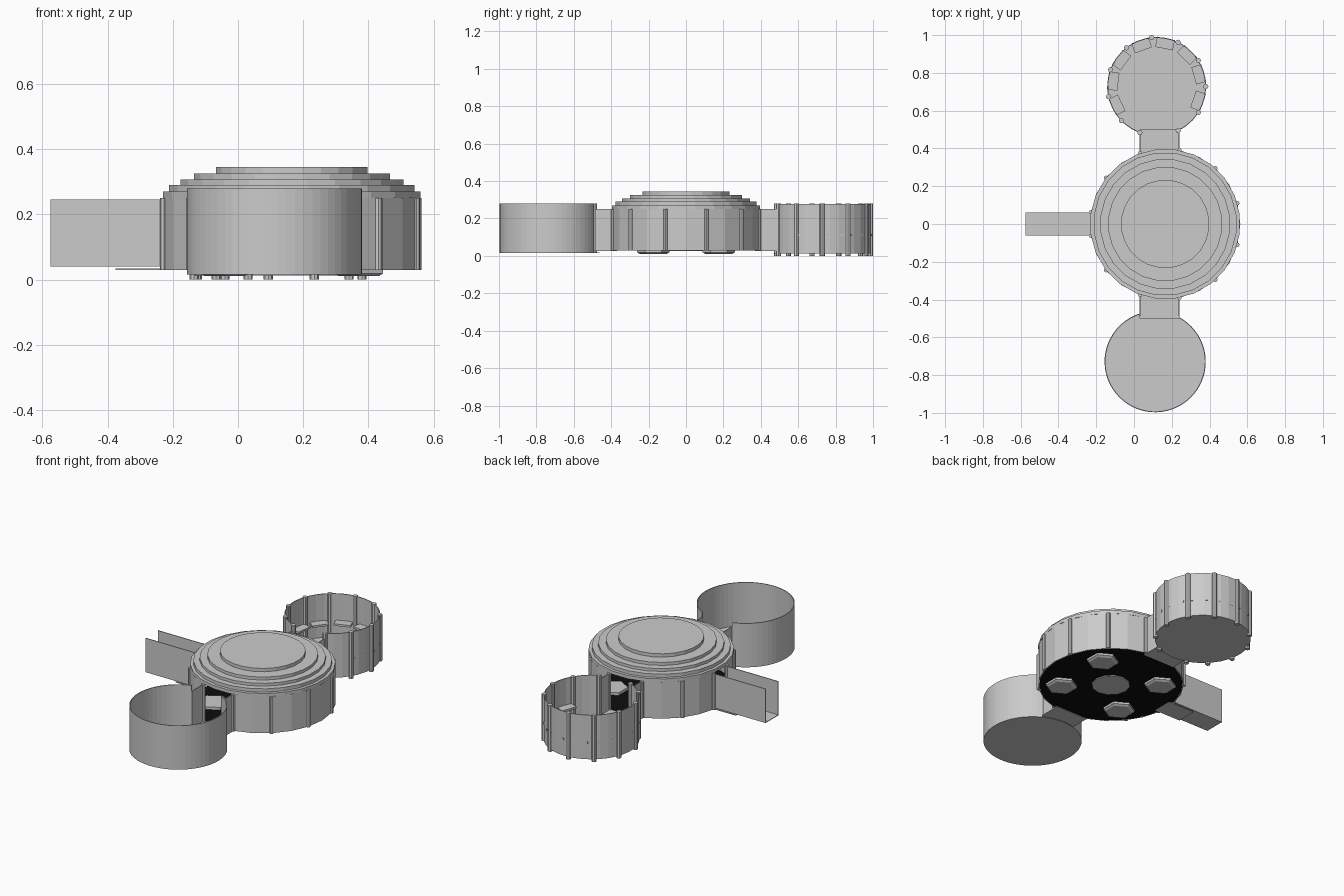
import bpy, bmesh
from math import sin, cos, radians, pi
from mathutils import Matrix

if "Cube" in bpy.data.objects:
    bpy.data.objects.remove(bpy.data.objects["Cube"])

black = bpy.data.materials.new("dark_floor")
black.diffuse_color = (0.004, 0.004, 0.004, 1)
black.use_nodes = True
black.node_tree.nodes["Principled BSDF"].inputs["Base Color"].default_value = black.diffuse_color


def finish(name, bm, mat=None):
    bmesh.ops.recalc_face_normals(bm, faces=bm.faces)
    me = bpy.data.meshes.new(name)
    bm.to_mesh(me)
    bm.free()
    ob = bpy.data.objects.new(name, me)
    bpy.context.collection.objects.link(ob)
    if mat:
        me.materials.append(mat)
    return ob


def add_box(bm, x0, x1, y0, y1, z0, z1):
    m = Matrix.Translation(((x0 + x1) / 2, (y0 + y1) / 2, (z0 + z1) / 2))
    m = m @ Matrix.Diagonal((x1 - x0, y1 - y0, z1 - z0, 1))
    bmesh.ops.create_cube(bm, size=1, matrix=m)


def add_cyl(bm, x, y, r, z0, z1, n, r_low=None, turn=0):
    m = Matrix.Translation((x, y, (z0 + z1) / 2)) @ Matrix.Rotation(turn, 4, 'Z')
    bmesh.ops.create_cone(bm, cap_ends=True, segments=n, radius1=r_low or r,
                          radius2=r, depth=z1 - z0, matrix=m)


def add_arc_wall(bm, cx, cy, r, z0, z1, a0, a1, step, t=0.005):
    """Thin curved wall between two angles in degrees."""
    n = max(1, round((a1 - a0) / step))
    rows = []
    for i in range(n + 1):
        a = radians(a0 + (a1 - a0) * i / n)
        rows.append([bm.verts.new((cx + q * cos(a), cy + q * sin(a), z))
                     for q, z in ((r, z0), (r, z1), (r - t, z1), (r - t, z0))])
    for p, q in zip(rows, rows[1:]):
        for k in range(4):
            bm.faces.new((p[k], q[k], q[(k + 1) % 4], p[(k + 1) % 4]))
    bm.faces.new(rows[0])
    bm.faces.new(rows[-1][::-1])


def add_ribs(bm, cx, cy, r, size, z0, z1, angles):
    for a in angles:
        add_cyl(bm, cx + r * cos(radians(a)), cy + r * sin(radians(a)), size, z0, z1, 8)


CX = 0.165  # centre of the main hall

# main hall wall with gaps for the three passages
bm = bmesh.new()
for a0, a1 in ((-79, 79), (110, 171.4), (188.6, 250)):
    add_arc_wall(bm, CX, 0, 0.398, 0.03, 0.25, a0, a1, 15.5)
finish("hall_wall", bm)

# hall ribs
bm = bmesh.new()
half = (16, 48, 79, 109.5, 142, 171)
add_ribs(bm, CX, 0, 0.397, 0.012, 0.03, 0.25, [s * a for a in half for s in (1, -1)])
finish("hall_ribs", bm)

# stepped roof, turned as one profile
bm = bmesh.new()
n = 24
profile = [(0.398, 0.25), (0.398, 0.27), (0.38, 0.27), (0.38, 0.29), (0.345, 0.29),
           (0.345, 0.307), (0.303, 0.307), (0.303, 0.325), (0.234, 0.325), (0.234, 0.345)]
rings = [[bm.verts.new((CX + r * cos(2 * pi * (i + .5) / n), r * sin(2 * pi * (i + .5) / n), z))
          for i in range(n)] for r, z in profile]
for a, b in zip(rings, rings[1:]):
    for i in range(n):
        j = (i + 1) % n
        bm.faces.new((a[i], a[j], b[j], b[i]))
bm.faces.new(rings[0][::-1])
bm.faces.new(rings[-1])
finish("stepped_roof", bm)

# dark hall floor
bm = bmesh.new()
add_cyl(bm, CX, 0, 0.392, 0.03, 0.034, 24)
finish("hall_floor", bm, black)

# hexagonal pads through the floor, with a round centre pad
bm = bmesh.new()
for sx in (1, -1):
    for sy in (1, -1):
        x, y = CX + sx * 0.205, sy * 0.175
        add_cyl(bm, x, y, 0.087, 0.018, 0.05, 6)
        add_cyl(bm, x, y, 0.085, 0.011, 0.018, 6, r_low=0.072)
add_cyl(bm, CX, 0, 0.105, 0.025, 0.045, 12)
finish("floor_pads", bm)

# side necks joining the hall to the round rooms
bm = bmesh.new()
for s in (1, -1):
    y0, y1 = sorted((s * 0.387, s * 0.487))
    for x in (0.03, 0.235):
        add_box(bm, x, x + 0.005, y0, y1, 0.03, 0.25)
    y0, y1 = sorted((s * 0.37, s * 0.5))
    add_box(bm, 0.03, 0.24, y0, y1, 0.026, 0.03)
finish("neck_passages", bm)

# straight entry corridor
bm = bmesh.new()
for y in (-0.062, 0.057):
    add_box(bm, -0.575, -0.23, y, y + 0.005, 0.04, 0.245)
add_box(bm, -0.575, -0.23, -0.06, 0.06, 0.04, 0.044)
add_box(bm, -0.375, -0.2, -0.06, 0.06, 0.03, 0.034)
finish("entry_corridor", bm)

# plain round room at the front
bm = bmesh.new()
add_arc_wall(bm, 0.112, -0.729, 0.268, 0.015, 0.28, 109, 422, 6)
add_cyl(bm, 0.112, -0.729, 0.267, 0.015, 0.019, 60)
finish("front_room", bm)

# ribbed round room at the back
BX, BY = 0.12, 0.728
bm = bmesh.new()
add_arc_wall(bm, BX, BY, 0.262, 0.012, 0.278, -64, 250, 10.5)
add_cyl(bm, BX, BY, 0.26, 0.012, 0.016, 34)
finish("back_room", bm)

bm = bmesh.new()
add_ribs(bm, BX, BY, 0.26, 0.014, 0, 0.28, [-64 + 32 * k for k in range(10)] + [250])
finish("back_room_ribs", bm)

# thin benches round the inside of the back room
bm = bmesh.new()
for a in (-19, 16, 46, 79, 110, 143, 173, 205):
    m = Matrix.Translation((BX, BY, 0.112)) @ Matrix.Rotation(radians(a), 4, 'Z')
    m = m @ Matrix.Translation((0.232, 0, 0)) @ Matrix.Diagonal((0.055, 0.095, 0.012, 1))
    bmesh.ops.create_cube(bm, size=1, matrix=m)
finish("benches", bm)
